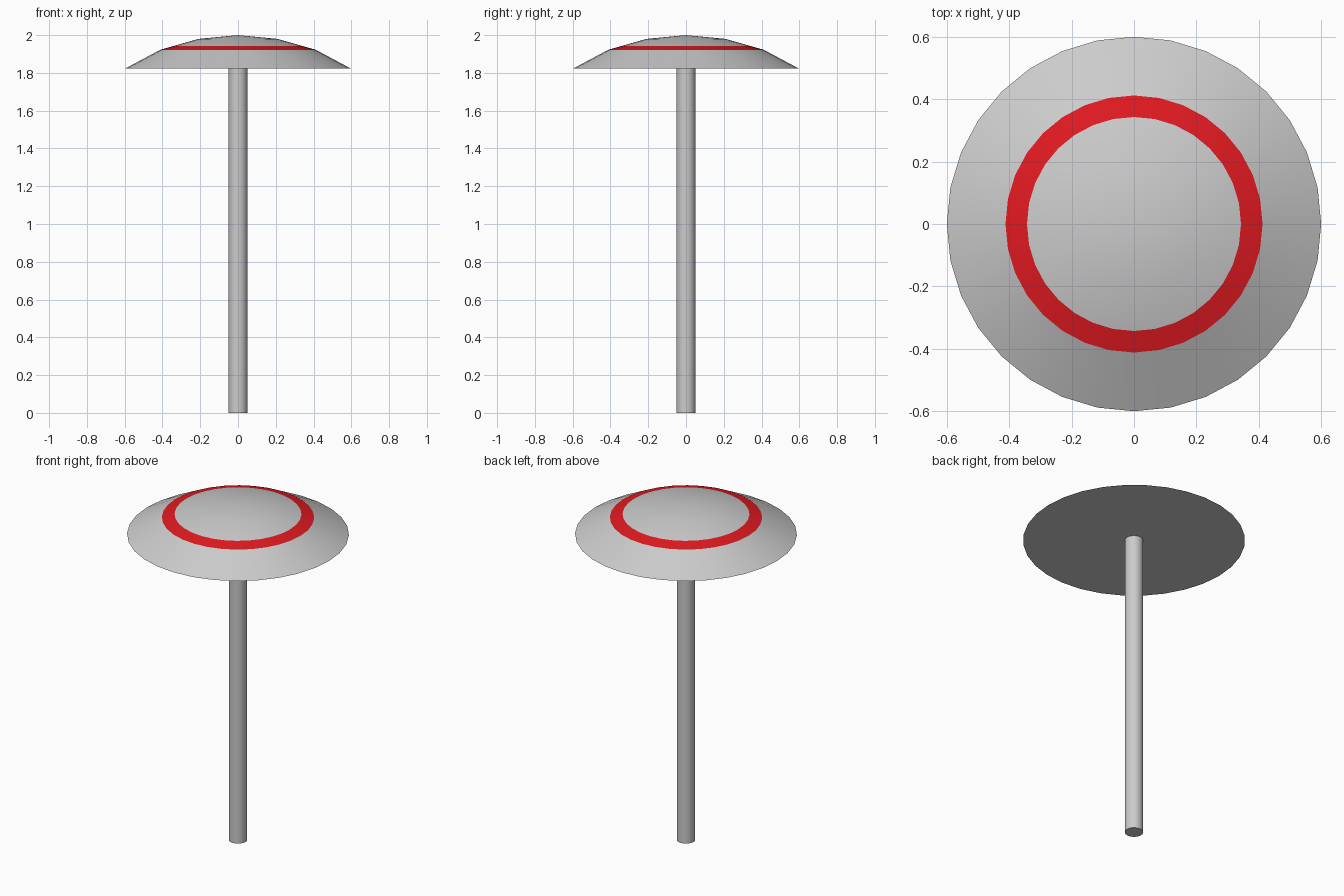
import bpy, bmesh, math

if "Cube" in bpy.data.objects:
    bpy.data.objects.remove(bpy.data.objects["Cube"])

SIDES = 32


def revolve(name, profile, color=None):
    """Spin (radius, height) points around z into a smooth-shaded object."""
    bm = bmesh.new()
    verts = [bm.verts.new((r, 0, z)) for r, z in profile]
    edges = [bm.edges.new(pair) for pair in zip(verts, verts[1:])]
    bmesh.ops.spin(bm, geom=verts + edges, cent=(0, 0, 0), axis=(0, 0, 1),
                   angle=math.tau, steps=SIDES)
    bmesh.ops.remove_doubles(bm, verts=bm.verts, dist=1e-4)
    bmesh.ops.recalc_face_normals(bm, faces=bm.faces)
    # open shells must face upwards
    if sum(f.normal.z * f.calc_area() for f in bm.faces) < -0.01:
        bmesh.ops.reverse_faces(bm, faces=bm.faces)
    mesh = bpy.data.meshes.new(name)
    bm.to_mesh(mesh)
    bm.free()
    obj = bpy.data.objects.new(name, mesh)
    bpy.context.collection.objects.link(obj)
    if color:
        mat = bpy.data.materials.new(name + "_paint")
        mat.diffuse_color = color
        mat.use_nodes = True
        mat.node_tree.nodes["Principled BSDF"].inputs["Base Color"].default_value = mat.diffuse_color
        mesh.materials.append(mat)
    bpy.ops.object.select_all(action='DESELECT')
    obj.select_set(True)
    bpy.context.view_layer.objects.active = obj
    bpy.ops.object.shade_smooth_by_angle(angle=math.radians(30))
    return obj


# Post, closed at both ends
revolve("post", [(0, 0), (0.05, 0), (0.05, 1.822), (0, 1.822)])

# Domed cap: flat underside and sloped skirt, painted band, shallow crown
skirt = [(0.412, 1.922), (0.6, 1.822), (0, 1.822)]
band = [(0.343, 1.942), (0.412, 1.922)]
crown = [(0, 2.0), (0.21, 1.98), (0.343, 1.942)]
obj = revolve("cap_skirt", skirt)
# the underside must face down and the skirt up
for poly in obj.data.polygons:
    if (poly.center.z < 1.823) != (poly.normal.z < 0):
        poly.flip()
revolve("cap_band", band, (0.75, 0.01, 0.015, 1))
revolve("cap_crown", crown)
